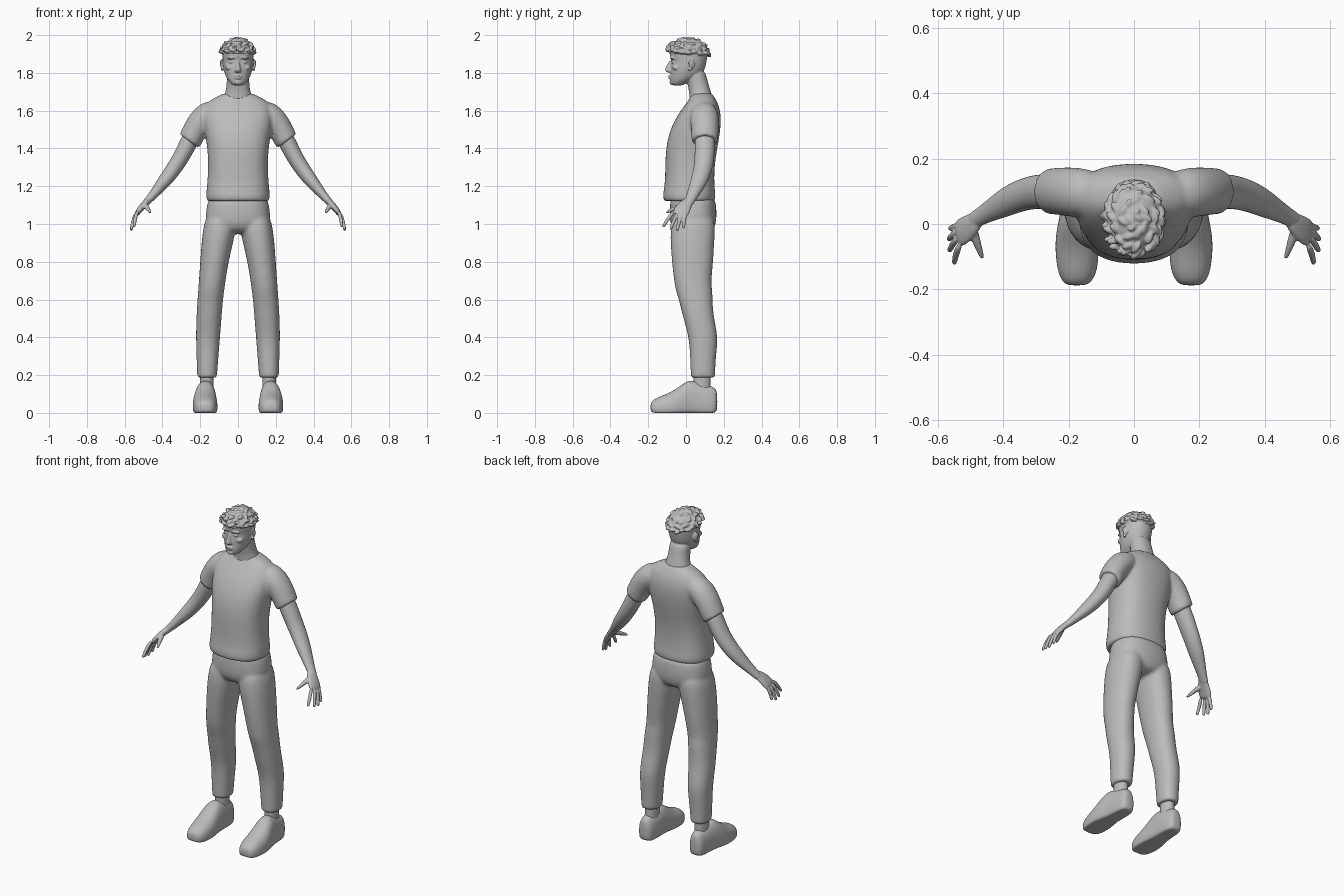
import bpy, bmesh, math, random
from mathutils import Vector, Matrix, Euler

random.seed(4)
default_cube = bpy.data.objects.get("Cube")
if default_cube:
    bpy.data.objects.remove(default_cube, do_unlink=True)

grey = bpy.data.materials.new("plain_grey")
grey.use_nodes = True
grey.diffuse_color = (0.5, 0.5, 0.5, 1)
grey.node_tree.nodes["Principled BSDF"].inputs["Base Color"].default_value = grey.diffuse_color

SEGMENTS = 16
SIDES = (("left", 1), ("right", -1))


def skin_rings(bm, rings):
    """Bridge a list of point rings into one closed island."""
    loops = [[bm.verts.new(point) for point in ring] for ring in rings]
    for lower, upper in zip(loops, loops[1:]):
        for i in range(SEGMENTS):
            j = (i + 1) % SEGMENTS
            bm.faces.new((lower[i], lower[j], upper[j], upper[i]))
    bm.faces.new(loops[0])
    bm.faces.new(loops[-1])


def oval(power):
    """Unit superellipse as (u, v) pairs."""
    for i in range(SEGMENTS):
        angle = math.tau * i / SEGMENTS
        c, s = math.cos(angle), math.sin(angle)
        yield (math.copysign(abs(c) ** (2 / power), c), math.copysign(abs(s) ** (2 / power), s))


def stack(bm, rows, side=1, power=2.2, along_y=False):
    """Loft of level sections: (height, x low, x high, depth low, depth high)."""
    rings = []
    for level, x0, x1, d0, d1 in rows:
        ring = []
        for u, v in oval(power):
            x = side * ((x0 + x1) / 2 + u * (x1 - x0) / 2)
            depth = (d0 + d1) / 2 + v * (d1 - d0) / 2
            ring.append((x, level, max(depth, 0)) if along_y else (x, depth, level))
        rings.append(ring)
    skin_rings(bm, rings)


def centred(rows):
    """Rows (z, half width, front, back) turned into full sections."""
    return [(z, -half, half, front, back) for z, half, front, back in rows]


def tube(bm, path, side=1):
    """Limb along points (x, y, z, depth radius, thickness radius)."""
    points = [Vector(p[:3]) for p in path]
    rings = []
    for i, p in enumerate(path):
        tangent = (points[min(i + 1, len(path) - 1)] - points[max(i - 1, 0)]).normalized()
        wide = Vector((0, 1, 0))
        wide = (wide - tangent * wide.dot(tangent)).normalized()
        thick = tangent.cross(wide)
        ring = [points[i] + wide * u * p[3] + thick * v * p[4] for u, v in oval(2)]
        rings.append([(side * q.x, q.y, q.z) for q in ring])
    skin_rings(bm, rings)


def blob(bm, place, radii, turn=(0, 0, 0)):
    matrix = Matrix.LocRotScale(Vector(place), Euler(turn), Vector(radii))
    bmesh.ops.create_uvsphere(bm, u_segments=12, v_segments=8, radius=1, matrix=matrix)


def finish(name, bm, voxel, smoothing=4):
    """Make an object and fuse its overlapping islands into one smooth skin."""
    bmesh.ops.recalc_face_normals(bm, faces=bm.faces)
    mesh = bpy.data.meshes.new(name)
    bm.to_mesh(mesh)
    bm.free()
    mesh.materials.append(grey)
    mesh.shade_smooth()
    obj = bpy.data.objects.new(name, mesh)
    bpy.context.collection.objects.link(obj)
    obj.modifiers.new("round", "SUBSURF").levels = 2
    obj.modifiers["round"].render_levels = 2
    if voxel:
        fuse = obj.modifiers.new("fuse", "REMESH")
        fuse.mode = "VOXEL"
        fuse.voxel_size = voxel
        fuse.use_smooth_shade = True
        relax = obj.modifiers.new("relax", "SMOOTH")
        relax.factor, relax.iterations = 0.5, smoothing
    return obj


# T-shirt: body and sleeves
bm = bmesh.new()
stack(bm, centred([
    (1.12, .16, -.11, .145), (1.122, .168, -.12, .155), (1.15, .173, -.127, .16),
    (1.2, .167, -.115, .152), (1.3, .16, -.112, .152), (1.4, .164, -.11, .168),
    (1.5, .182, -.088, .186), (1.58, .19, -.045, .188), (1.64, .175, 0, .172),
    (1.67, .125, .022, .152), (1.69, .08, .028, .14), (1.692, .07, .035, .135)]), power=2.4)
for _, side in SIDES:
    tube(bm, [(.09, .095, 1.6, .06, .06), (.165, .095, 1.583, .08, .075),
              (.217, .1, 1.52, .075, .068), (.25, .1, 1.452, .072, .064),
              (.257, .1, 1.438, .072, .064), (.258, .1, 1.437, .06, .055)], side)
finish("t_shirt", bm, .009, 6)

# Trousers: seat and two legs
bm = bmesh.new()
stack(bm, centred([
    (1.16, .155, -.08, .15), (1.1, .167, -.088, .163), (1.03, .178, -.09, .165),
    (.98, .165, -.08, .155), (.945, .09, -.04, .12)]), power=2.4)
for _, side in SIDES:
    stack(bm, [
        (1.07, .02, .165, -.07, .15), (.97, .008, .188, -.086, .158),
        (.88, .03, .196, -.083, .15), (.78, .052, .203, -.075, .145),
        (.69, .066, .209, -.064, .134), (.64, .073, .213, -.054, .143),
        (.58, .08, .217, -.034, .142), (.5, .086, .222, -.016, .15),
        (.4, .094, .224, .014, .172), (.3, .102, .221, .02, .16),
        (.2, .11, .217, .024, .155), (.188, .11, .217, .024, .155),
        (.186, .12, .207, .035, .145)], side)
finish("trousers", bm, .009, 6)

# Arms with hands
FINGERS = [((.532, -.062, 1.07), (.55, -.122, .985)), ((.54, -.043, 1.06), (.565, -.083, .97)),
           ((.541, -.022, 1.055), (.567, -.048, .963)), ((.535, -.002, 1.06), (.563, -.014, .975))]
for label, side in SIDES:
    bm = bmesh.new()
    tube(bm, [(.225, .1, 1.5, .05, .045), (.262, .1, 1.43, .055, .048),
              (.305, .098, 1.345, .053, .044), (.345, .088, 1.285, .05, .042),
              (.39, .068, 1.225, .046, .037), (.44, .04, 1.165, .034, .026),
              (.475, .02, 1.125, .027, .02), (.5, .005, 1.1, .028, .018)], side)
    tube(bm, [(.47, .02, 1.13, .024, .018), (.5, -.005, 1.1, .038, .018),
              (.525, -.024, 1.07, .045, .016), (.54, -.032, 1.045, .042, .012)], side)
    for base, tip in FINGERS:
        base, tip = Vector(base), Vector(tip)
        bend = base.lerp(tip, .5) + Vector((.004, -.003, 0))
        tube(bm, [(*base, .011, .011), (*bend, .01, .01),
                  (*base.lerp(tip, .9), .009, .009), (*tip, .006, .006)], side)
    tube(bm, [(.497, -.005, 1.105, .016, .016), (.484, -.045, 1.09, .014, .014),
              (.472, -.08, 1.073, .01, .01), (.462, -.108, 1.058, .006, .006)], side)
    finish(label + "_arm", bm, .004, 4)

# Shoes and ankles
for label, side in SIDES:
    bm = bmesh.new()
    stack(bm, [
        (-.188, .15, .2, .012, .045), (-.178, .128, .22, -.02, .068),
        (-.14, .11, .236, -.04, .088), (-.08, .106, .242, -.05, .11),
        (-.03, .11, .24, -.05, .145), (.015, .115, .23, -.05, .178),
        (.06, .116, .222, -.05, .165), (.12, .12, .216, -.05, .146),
        (.152, .128, .21, -.04, .138), (.166, .145, .192, .01, .11)],
        side, power=2.3, along_y=True)
    finish(label + "_shoe", bm, 0)
    bm = bmesh.new()
    tube(bm, [(.165, .085, z, .047, .036) for z in (.08, .14, .2, .26)], side)
    finish(label + "_ankle", bm, 0)

# Head, neck and face
bm = bmesh.new()
stack(bm, centred([
    (1.732, .022, -.07, -.025), (1.742, .04, -.082, .0), (1.765, .058, -.086, .05),
    (1.79, .07, -.084, .085), (1.82, .078, -.084, .102), (1.845, .081, -.082, .108),
    (1.862, .082, -.077, .111), (1.88, .083, -.086, .114), (1.91, .084, -.09, .118),
    (1.945, .078, -.08, .11), (1.97, .055, -.05, .08)]), power=2.1)
stack(bm, centred([
    (1.63, .09, .015, .15), (1.68, .074, .018, .14), (1.72, .062, .012, .126),
    (1.77, .06, .0, .112), (1.82, .06, .0, .1)]))
stack(bm, centred([
    (1.8, .012, -.095, -.06), (1.808, .02, -.108, -.06), (1.818, .016, -.113, -.06),
    (1.84, .01, -.1, -.06), (1.868, .009, -.088, -.06)]))
blob(bm, (0, -.082, 1.783), (.024, .012, .006))
blob(bm, (0, -.081, 1.772), (.021, .012, .007))
blob(bm, (0, -.072, 1.75), (.022, .017, .014))
for _, side in SIDES:
    blob(bm, (side * .033, -.067, 1.857), (.015, .011, .008))
    blob(bm, (side * .035, -.073, 1.878), (.024, .012, .006), (0, side * .1, side * .3))
    blob(bm, (side * .045, -.05, 1.828), (.024, .024, .016))
    # Ear: rim and lobe
    blob(bm, (side * .086, .03, 1.848), (.008, .019, .026), (.25, 0, side * .4))
    blob(bm, (side * .084, .02, 1.82), (.006, .01, .012))
finish("head", bm, .004, 3)

# Hair: flat-bottomed cap covered with swept tufts
bm = bmesh.new()
blob(bm, (0, .014, 1.905), (.09, .113, .08))
for vert in bm.verts:
    vert.co.z = max(vert.co.z, 1.89 - .12 * vert.co.y)
for row, count in ((.08, 20), (.35, 18), (.7, 14), (1.1, 9), (1.45, 4)):
    for i in range(count):
        angle = math.tau * (i + random.uniform(-.3, .3)) / count
        lift = row + random.uniform(-.08, .08)
        out = Vector((math.cos(angle) * math.cos(lift) * .088,
                      math.sin(angle) * math.cos(lift) * .11, math.sin(lift) * .076))
        place = out + Vector((0, .014, 1.905 - .12 * out.y * math.cos(lift)))
        blob(bm, place, (.011, .022, .009),
             (random.uniform(-.4, .4), random.uniform(-.4, .4), angle + random.uniform(.1, 1)))
finish("hair", bm, .004, 2)
